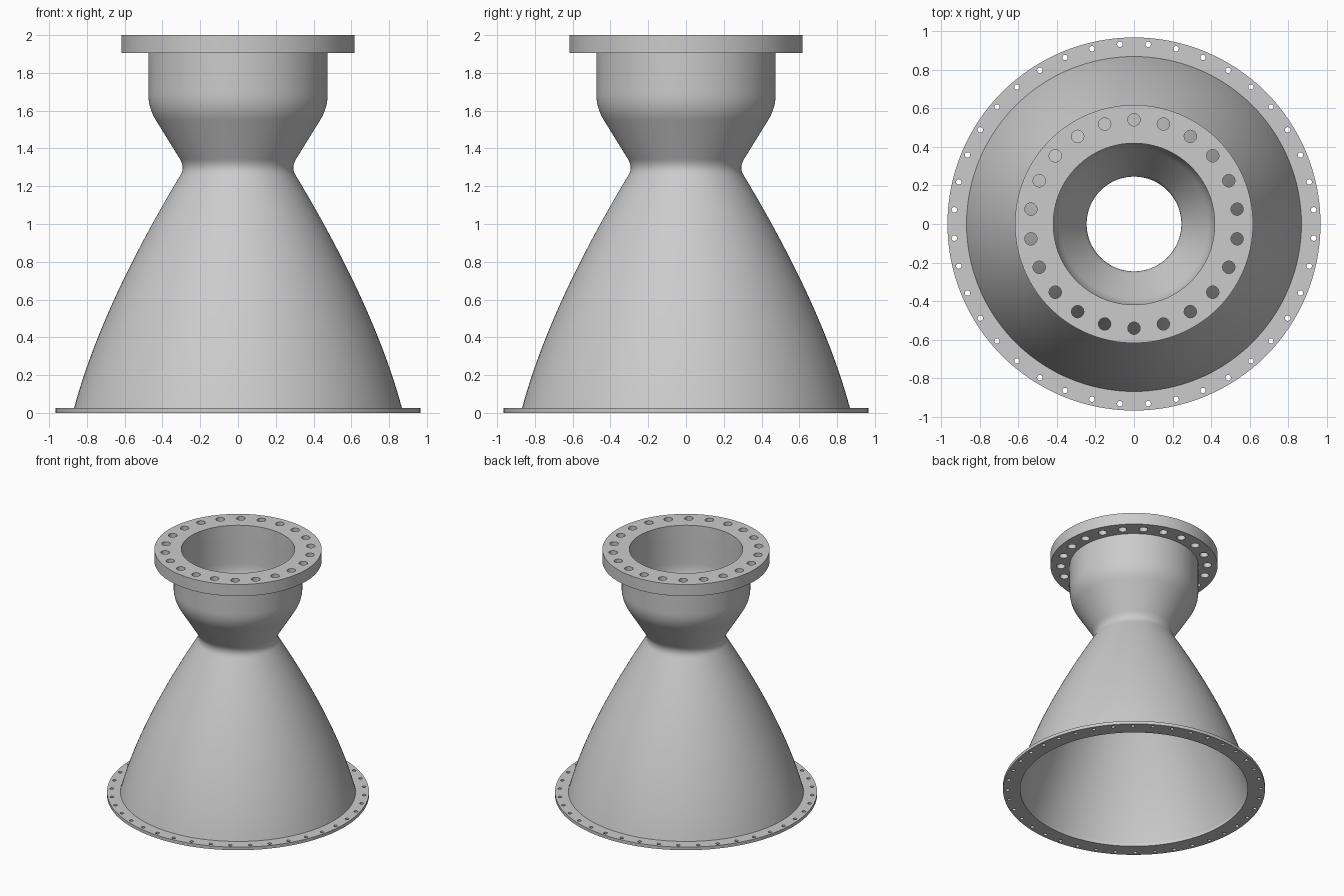
import bpy, bmesh, math
from mathutils import Matrix, Vector
from mathutils.geometry import interpolate_bezier

if "Cube" in bpy.data.objects:
    bpy.data.objects.remove(bpy.data.objects["Cube"])

SEGMENTS = 128

metal = bpy.data.materials.new("grey metal")
metal.use_nodes = True
COLOUR = (0.6, 0.6, 0.6, 1)
metal.diffuse_color = COLOUR
metal.node_tree.nodes["Principled BSDF"].inputs["Base Color"].default_value = COLOUR


def quad_curve(start, control, end, count):
    """Points (radius, height) along a curve with one control point."""
    a, c, b = (Vector((r, z, 0)) for r, z in (start, control, end))
    points = interpolate_bezier(a, a.lerp(c, 2 / 3), b.lerp(c, 2 / 3), b, count)
    return [(p.x, p.y) for p in points]


def add_object(name, bm):
    bmesh.ops.recalc_face_normals(bm, faces=bm.faces)
    mesh = bpy.data.meshes.new(name)
    bm.to_mesh(mesh)
    bm.free()
    obj = bpy.data.objects.new(name, mesh)
    bpy.context.collection.objects.link(obj)
    mesh.materials.append(metal)
    return obj


def lathe(name, profile):
    """Spin a closed (radius, height) profile around the z axis."""
    bm = bmesh.new()
    rings = []
    for i in range(SEGMENTS):
        a = math.tau * i / SEGMENTS
        rings.append([bm.verts.new((r * math.cos(a), r * math.sin(a), z))
                      for r, z in profile])
    n = len(profile)
    for i in range(SEGMENTS):
        near, far = rings[i], rings[(i + 1) % SEGMENTS]
        for j in range(n):
            k = (j + 1) % n
            bm.faces.new((near[j], far[j], far[k], near[k]))
    return add_object(name, bm)


def shade(obj):
    bpy.ops.object.select_all(action='DESELECT')
    obj.select_set(True)
    bpy.context.view_layer.objects.active = obj
    bpy.ops.object.shade_smooth_by_angle(angle=math.radians(35))


def flange(name, inner, outer, bottom, top, holes, circle, hole_radius, start):
    """Flat ring with a circle of drilled bolt holes."""
    ring = lathe(name, [(inner, bottom), (outer, bottom), (outer, top), (inner, top)])
    bm = bmesh.new()
    for i in range(holes):
        a = start + math.tau * i / holes
        place = Matrix.Translation((circle * math.cos(a), circle * math.sin(a),
                                    (bottom + top) / 2))
        bmesh.ops.create_cone(bm, cap_ends=True, segments=24, radius1=hole_radius,
                              radius2=hole_radius, depth=(top - bottom) * 2,
                              matrix=place)
    cutter = add_object(name + "_cutter", bm)
    cutter.hide_render = True
    cut = ring.modifiers.new("bolt holes", 'BOOLEAN')
    cut.operation = 'DIFFERENCE'
    cut.solver = 'EXACT'
    cut.object = cutter
    graph = bpy.context.evaluated_depsgraph_get()
    drilled = bpy.data.meshes.new_from_object(ring.evaluated_get(graph))
    ring.modifiers.clear()
    ring.data = drilled
    bpy.data.objects.remove(cutter)
    shade(ring)
    return ring


# Nozzle wall: bell, throat, converging cone and chamber
BASE, NECK = 0.025, 1.905
outside = quad_curve((0.868, BASE), (0.724, 0.56), (0.31, 1.25), 28)
outside += quad_curve((0.304, 1.26), (0.28, 1.3), (0.308, 1.345), 10)
outside += quad_curve((0.435, 1.55), (0.475, 1.615), (0.475, 1.69), 10)
outside.append((0.475, NECK))


def wall(z):
    return 0.028 + 0.015 * z


inside = [(r - wall(z), z) for r, z in reversed(outside)]
shade(lathe("nozzle_shell", outside + inside))

# Bolted rings at both ends
flange("exit_flange", outside[0][0] - wall(BASE), 0.967, 0, BASE,
       40, 0.934, 0.014, math.radians(4.5))
flange("chamber_flange", 0.475 - wall(NECK), 0.617, NECK, 2.0,
       22, 0.54, 0.032, math.pi / 2)
